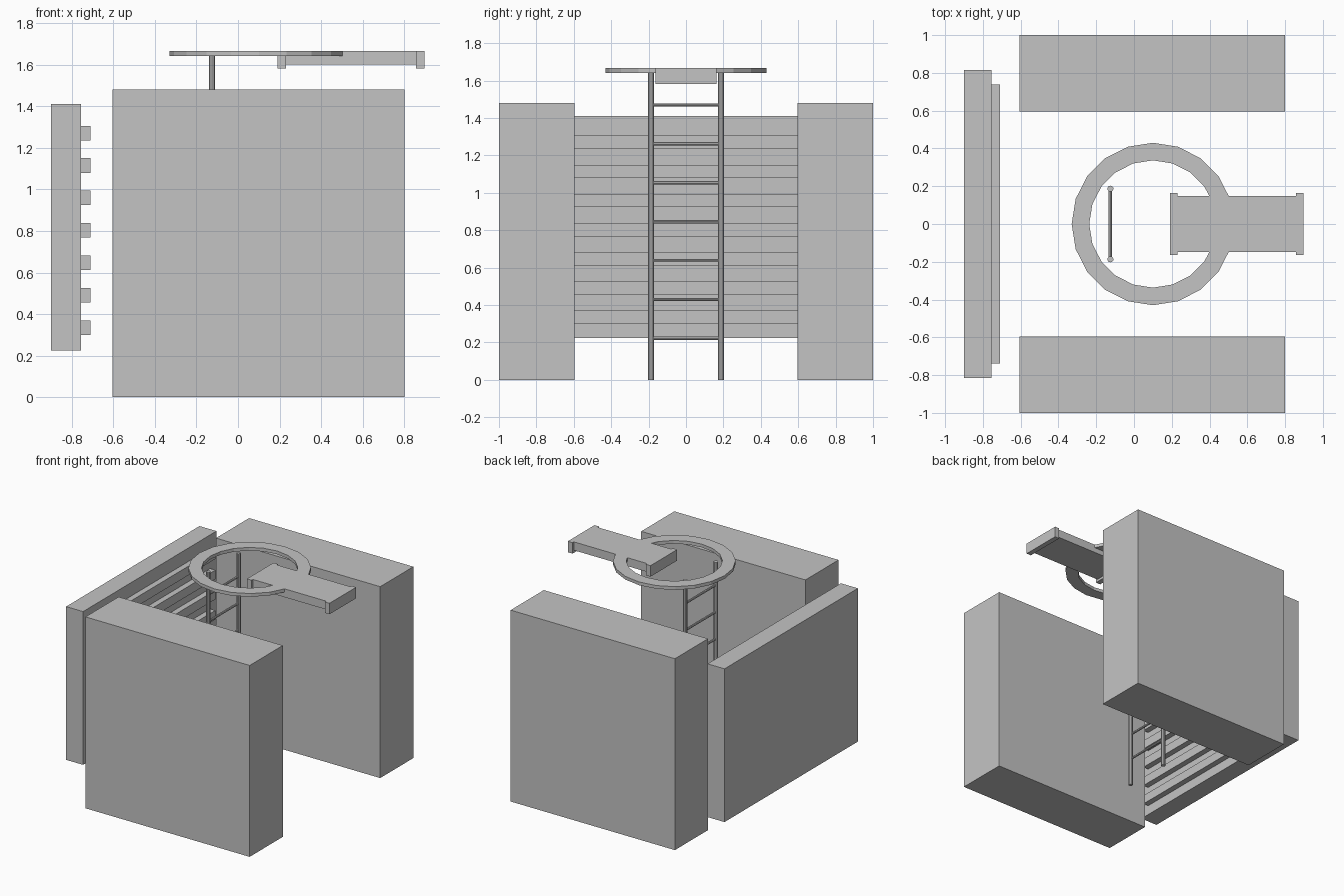
import bpy
import bmesh
import math
from mathutils import Vector

if "Cube" in bpy.data.objects:
    bpy.data.objects.remove(bpy.data.objects["Cube"])

grey = bpy.data.materials.new("plain_grey")
grey.use_nodes = True
grey.diffuse_color = (0.55, 0.55, 0.55, 1)
grey.node_tree.nodes["Principled BSDF"].inputs["Base Color"].default_value = grey.diffuse_color


def finish(name, bm):
    bmesh.ops.recalc_face_normals(bm, faces=bm.faces)
    mesh = bpy.data.meshes.new(name)
    bm.to_mesh(mesh)
    bm.free()
    mesh.materials.append(grey)
    obj = bpy.data.objects.new(name, mesh)
    bpy.context.collection.objects.link(obj)
    return obj


def box(name, xs, ys, zs):
    bm = bmesh.new()
    bmesh.ops.create_cube(bm, size=1)
    for v in bm.verts:
        v.co = [(a + b) / 2 + c * (b - a) for c, (a, b) in zip(v.co, (xs, ys, zs))]
    return finish(name, bm)


def rod(name, start, end, radius, sides=10):
    start, end = Vector(start), Vector(end)
    axis = end - start
    bm = bmesh.new()
    bmesh.ops.create_cone(bm, cap_ends=True, segments=sides, radius1=radius,
                          radius2=radius, depth=axis.length)
    turn = Vector((0, 0, 1)).rotation_difference(axis)
    for v in bm.verts:
        v.co = turn @ v.co + (start + end) / 2
    return finish(name, bm)


# Two thick side walls
for side, ys in (("front", (-1, -0.595)), ("back", (0.595, 1))):
    box(side + "_wall", (-0.605, 0.8), ys, (0, 1.48))

# Raised end panel with horizontal slats
box("end_panel", (-0.9, -0.755), (-0.815, 0.815), (0.225, 1.41))
for i in range(7):
    z = 0.3 + i * 0.156
    box(f"panel_slat_{i + 1}", (-0.755, -0.71), (-0.738, 0.738), (z, z + 0.07))

# Ladder
LADDER_X, LADDER_Y = -0.125, 0.187
for side, y in (("front", -LADDER_Y), ("back", LADDER_Y)):
    rod(side + "_ladder_rail", (LADDER_X, y, 0), (LADDER_X, y, 1.65), 0.016)
for i in range(7):
    z = 0.222 + i * 0.208
    rod(f"ladder_rung_{i + 1}", (LADDER_X, -LADDER_Y, z), (LADDER_X, LADDER_Y, z), 0.009, 8)

# Platform deck with a lipped beam at each end
TOP, HALF = 1.667, 0.147
box("deck", (0.23, 0.857), (-HALF, HALF), (1.602, TOP))
for end, x in (("inner", 0.19), ("outer", 0.857)):
    box(end + "_deck_beam", (x, x + 0.04), (-0.163, 0.163), (1.582, TOP))

# Open faceted ring whose two ends meet the deck sides
RING_X, OUTER, INNER, SIDES = 0.1, 0.43, 0.337, 20


def ring_arc(radius):
    pts = [Vector((radius * math.cos(a), radius * math.sin(a)))
           for a in (math.tau * i / SIDES for i in range(SIDES + 1))]
    arc = []
    for p, q in zip(pts, pts[1:]):
        if p.x > 0 and q.x > 0 and (abs(p.y) - HALF) * (abs(q.y) - HALF) < 0:
            edge = math.copysign(HALF, p.y + q.y)
            arc.append(p.lerp(q, (edge - p.y) / (q.y - p.y)))
        if q.x < 0 or abs(q.y) > HALF:
            arc.append(q)
    return arc


bm = bmesh.new()
rows = [[bm.verts.new((RING_X + p.x, p.y, 1.642)) for p in ring_arc(r)]
        for r in (OUTER, INNER)]
outer, inner = rows
start = min(len(outer), len(inner)) - 1
faces = [bm.faces.new((outer[i], outer[i + 1], inner[i + 1], inner[i]))
         for i in range(start)]
solid = bmesh.ops.extrude_face_region(bm, geom=faces)
bmesh.ops.translate(bm, vec=(0, 0, TOP - 1.642),
                    verts=[v for v in solid["geom"] if isinstance(v, bmesh.types.BMVert)])
finish("ring", bm)
